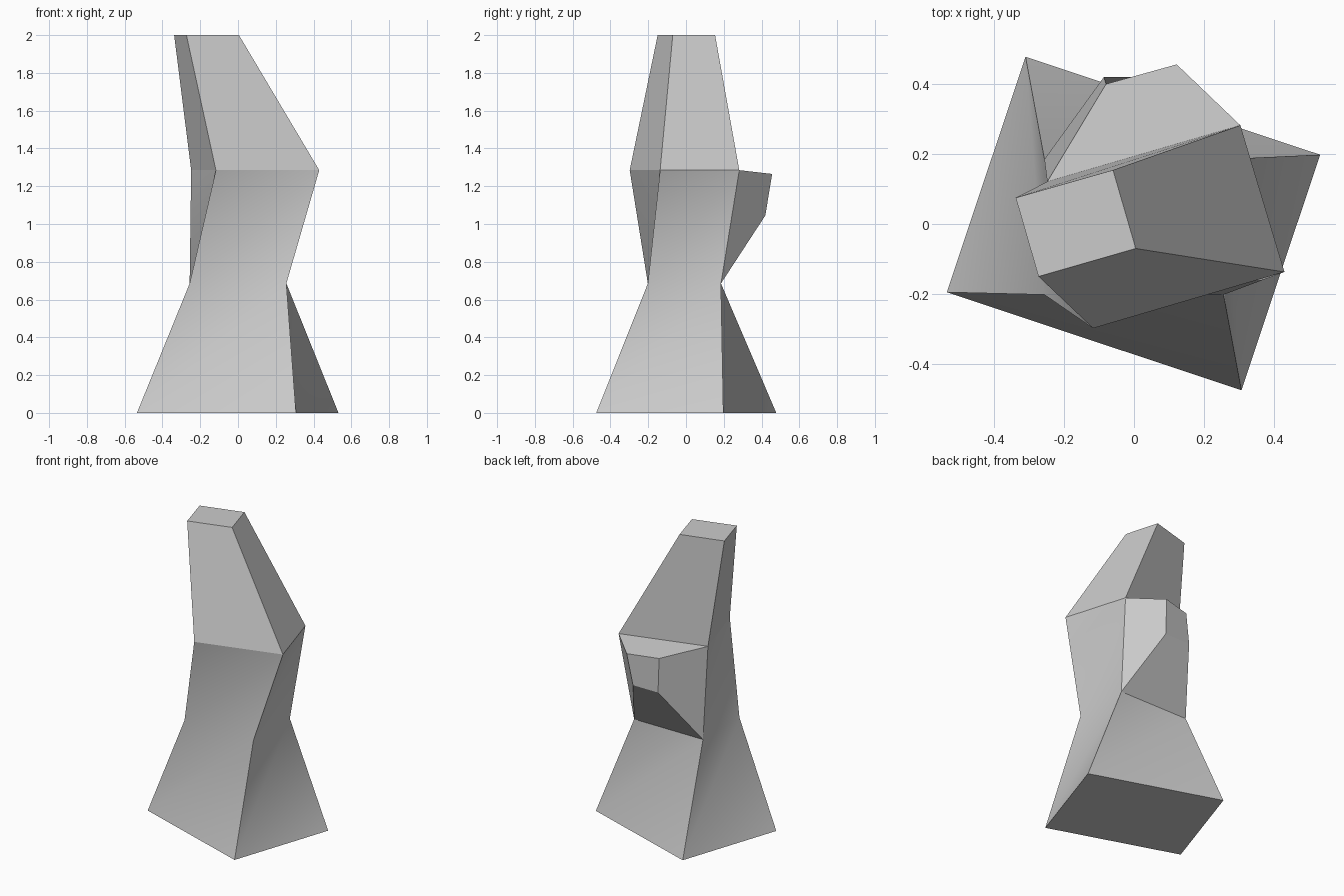
import bpy
import bmesh
from math import radians

old = bpy.data.objects.get("Cube")
if old:
    bpy.data.objects.remove(old, do_unlink=True)

# Plain grey material
grey = bpy.data.materials.new("plain_grey")
grey.use_nodes = True
colour = (0.6, 0.6, 0.6, 1)
grey.diffuse_color = colour
grey.node_tree.nodes["Principled BSDF"].inputs["Base Color"].default_value = colour

# Cross-sections from the foot upward, corners in counter-clockwise order
sections = [
    (0.0, [(-0.535, -0.195), (0.307, -0.475), (0.532, 0.198), (-0.31, 0.478)]),
    (0.685, [(-0.256, -0.202), (0.256, -0.202), (0.256, 0.185), (-0.256, 0.185)]),
    (1.285, [(-0.117, -0.298), (0.43, -0.137), (0.304, 0.282), (-0.248, 0.121)]),
    (2.0, [(-0.273, -0.15), (0.005, -0.07), (-0.06, 0.154), (-0.338, 0.075)]),
]

bm = bmesh.new()
rings = [[bm.verts.new((x, y, z)) for x, y in pts] for z, pts in sections]
foot, waist, chest, crown = rings
BACK = 2

# Twisted foot and waist bands, split along the inward diagonal
for low, high in ((foot, waist), (waist, chest)):
    for i in range(4):
        j = (i + 1) % 4
        if low is waist and i == BACK:
            continue
        bm.faces.new((low[i], low[j], high[j]))
        bm.faces.new((low[i], high[j], high[i]))

# Straight tapered top with end caps
for i in range(4):
    j = (i + 1) % 4
    bm.faces.new((chest[i], chest[j], crown[j], crown[i]))
bm.faces.new(crown)
bm.faces.new(foot[::-1])

# Tapered block growing out of the back of the waist band
root = [waist[2], waist[3], chest[3], chest[2]]
tip = [bm.verts.new(p) for p in ((0.1, 0.42, 1.045), (-0.086, 0.42, 1.045),
                                 (-0.08, 0.4, 1.265), (0.122, 0.456, 1.265))]
block = [bm.faces.new(tip)]
for i in range(4):
    j = (i + 1) % 4
    block.append(bm.faces.new((root[i], root[j], tip[j], tip[i])))

bmesh.ops.recalc_face_normals(bm, faces=bm.faces)

# Crisp edges: shoulder line, corner lines and the whole back block
crisp = {e for f in block for e in f.edges}
for i in range(4):
    crisp.add(bm.edges.get((chest[i], chest[(i + 1) % 4])))
    for low, high in zip(rings, rings[1:]):
        crisp.add(bm.edges.get((low[i], high[i])))
bm.edges.index_update()
crisp_ids = [e.index for e in crisp if e]

mesh = bpy.data.meshes.new("twisted_tower")
bm.to_mesh(mesh)
bm.free()
mesh.materials.append(grey)
tower = bpy.data.objects.new("twisted_tower", mesh)
bpy.context.collection.objects.link(tower)

# Smooth the twisted bands, keep the chosen edges sharp
bpy.ops.object.select_all(action="DESELECT")
tower.select_set(True)
bpy.context.view_layer.objects.active = tower
bpy.ops.object.shade_smooth_by_angle(angle=radians(30))
for k in crisp_ids:
    mesh.edges[k].use_edge_sharp = True
